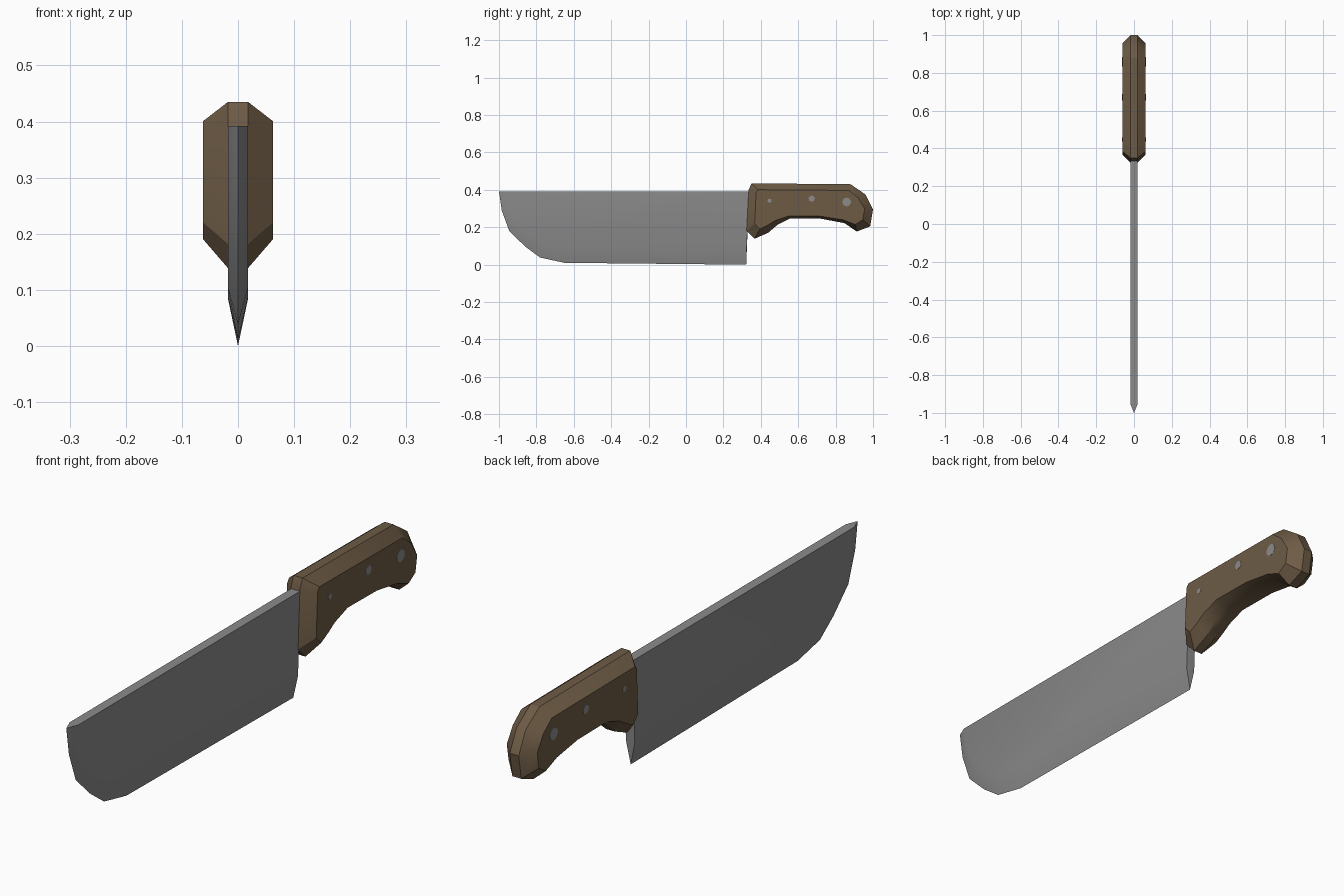
import bpy, bmesh, math
from mathutils import Matrix

if "Cube" in bpy.data.objects:
    bpy.data.objects.remove(bpy.data.objects["Cube"])


def material(name, rgb):
    m = bpy.data.materials.new(name)
    m.diffuse_color = (*rgb, 1)
    m.use_nodes = True
    m.node_tree.nodes["Principled BSDF"].inputs["Base Color"].default_value = m.diffuse_color
    return m


STEEL = material("grey steel", (0.26, 0.26, 0.26))
WOOD = material("brown wood", (0.155, 0.105, 0.060))


def finish(bm, name, mat, angle):
    bmesh.ops.recalc_face_normals(bm, faces=bm.faces)
    mesh = bpy.data.meshes.new(name)
    bm.to_mesh(mesh)
    bm.free()
    mesh.materials.append(mat)
    ob = bpy.data.objects.new(name, mesh)
    bpy.context.collection.objects.link(ob)
    bpy.ops.object.select_all(action='DESELECT')
    ob.select_set(True)
    bpy.context.view_layer.objects.active = ob
    bpy.ops.object.shade_smooth_by_angle(angle=math.radians(angle))
    return ob


def loft(name, sections, mat, angle=30):
    """Skin side profiles (y, z) placed at successive x positions."""
    bm = bmesh.new()
    rings = [[bm.verts.new((x, y, z)) for y, z in pts] for x, pts in sections]
    n = len(rings[0])
    for a, b in zip(rings, rings[1:]):
        for i in range(n):
            j = (i + 1) % n
            bm.faces.new((a[i], a[j], b[j], b[i]))
    bm.faces.new(rings[0])
    bm.faces.new(rings[-1])
    return finish(bm, name, mat, angle)


# Blade: full-thickness cheeks ground down to a sharp centre edge
edge = [(-1, .392), (-.985, .29), (-.945, .18), (-.86, .097), (-.78, .038),
        (-.65, .01), (.322, 0), (.338, .392)]
cheek = [(-.955, .392), (-.94, .305), (-.90, .21), (-.825, .145), (-.75, .105),
         (-.63, .088), (.324, .085), (.338, .392)]
loft("blade", [(-.018, cheek), (0, edge), (.018, cheek)], STEEL)

# Handle: central outline with chamfered side scales
outline = [(.335, .40), (.35, .435), (.88, .43), (.96, .375), (1, .295),
           (.985, .205), (.913, .177), (.848, .222), (.72, .246), (.555, .247),
           (.49, .214), (.44, .171), (.367, .139), (.324, .182)]
scale = [(.375, .385), (.385, .401), (.87, .397), (.92, .357), (.955, .30),
         (.945, .24), (.905, .215), (.84, .240), (.72, .259), (.55, .261),
         (.475, .235), (.44, .213), (.395, .19), (.367, .22)]
loft("handle", [(-.062, scale), (-.018, outline), (.018, outline), (.062, scale)], WOOD)

# Rivets: pins showing just proud of both sides of the handle
for i, (y, z, r) in enumerate([(.447, .342, .011), (.672, .353, .017), (.859, .335, .024)]):
    bm = bmesh.new()
    bmesh.ops.create_cone(bm, cap_ends=True, segments=8, radius1=r, radius2=r, depth=.1256,
                          matrix=Matrix.Translation((0, y, z)) @ Matrix.Rotation(math.pi / 2, 4, 'Y'))
    finish(bm, f"rivet_{i + 1}", STEEL, 30)
